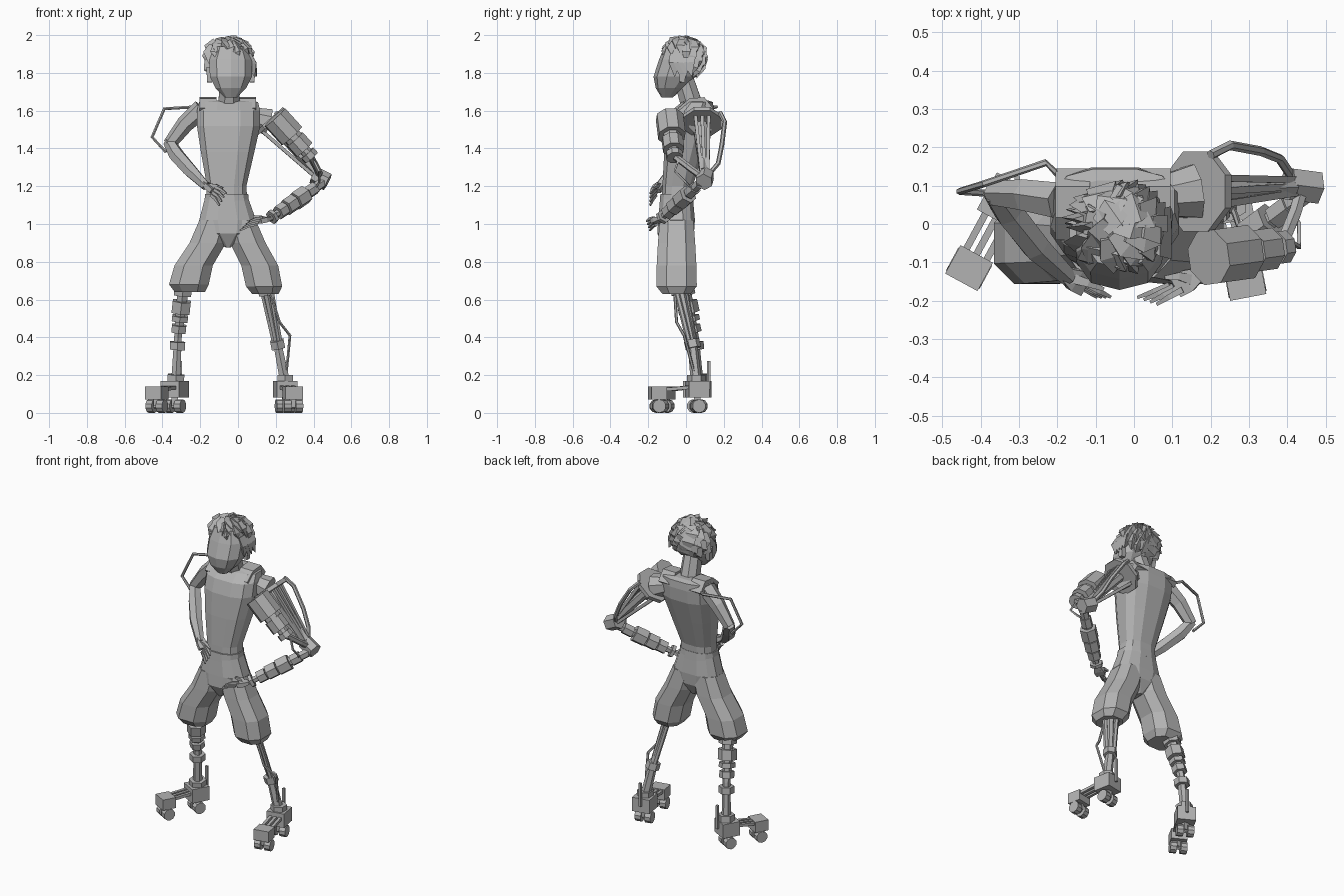
import bpy, bmesh, math, random
from mathutils import Vector as V

if "Cube" in bpy.data.objects:
    bpy.data.objects.remove(bpy.data.objects["Cube"], do_unlink=True)
random.seed(4)
grey = bpy.data.materials.new("plain_grey")
grey.use_nodes = True
tone = (0.45, 0.45, 0.45, 1)
grey.diffuse_color = tone
grey.node_tree.nodes["Principled BSDF"].inputs["Base Color"].default_value = tone


def skin(name, loops):
    """Bridge equal-sized vertex loops into one capped solid."""
    bm = bmesh.new()
    rows = [[bm.verts.new(p) for p in loop] for loop in loops]
    n = len(rows[0])
    for low, high in zip(rows, rows[1:]):
        for i in range(n):
            j = (i + 1) % n
            bm.faces.new((low[i], low[j], high[j], high[i]))
    bm.faces.new(rows[0][::-1])
    bm.faces.new(rows[-1])
    bmesh.ops.recalc_face_normals(bm, faces=bm.faces)
    mesh = bpy.data.meshes.new(name)
    bm.to_mesh(mesh)
    bm.free()
    mesh.materials.append(grey)
    obj = bpy.data.objects.new(name, mesh)
    bpy.context.collection.objects.link(obj)
    return obj


def loft(name, rings, sides=10, square=0.8):
    """Level rounded rings given as x, y, z, half width, half depth."""
    loops = []
    for x, y, z, rx, ry in rings:
        loop = []
        for i in range(sides):
            a = math.tau * (i + 0.5) / sides
            c, s = math.cos(a), math.sin(a)
            loop.append((x + rx * math.copysign(abs(c) ** square, c),
                         y + ry * math.copysign(abs(s) ** square, s), z))
        loops.append(loop)
    return skin(name, loops)


def tube(name, path, radii, sides=6, flat=1.0):
    """Sided bar along a path; one radius or one per point."""
    path = [V(p) for p in path]
    if not isinstance(radii, (list, tuple)):
        radii = [radii] * len(path)
    whole = (path[-1] - path[0]).normalized()
    ref = V((0, 0, 1)) if abs(whole.z) < 0.75 else V((0, 1, 0))
    loops = []
    for k, p in enumerate(path):
        t = path[min(k + 1, len(path) - 1)] - path[max(k - 1, 0)]
        across = t.cross(ref).normalized()
        up = across.cross(t).normalized()
        r = radii[k] / math.cos(math.pi / sides)
        angles = [math.tau * (i + 0.5) / sides for i in range(sides)]
        loops.append([p + across * r * math.cos(a) + up * r * flat * math.sin(a) for a in angles])
    return skin(name, loops)


def sleeves(name, a, b, pieces, sides=6):
    """Separate collars along a line: start, end, radius."""
    a, b = V(a), V(b)
    for i, (s, e, r) in enumerate(pieces):
        tube(f"{name}_{i + 1}", [a.lerp(b, s), a.lerp(b, e)], r, sides)


def hand(side, wrist, knuckle, tip, spread, thumb):
    wrist, knuckle, tip, spread = V(wrist), V(knuckle), V(tip), V(spread)
    tube(side + "_palm", [wrist, wrist.lerp(knuckle, 0.5), knuckle], [0.018, 0.03, 0.028], 4, 0.45)
    for i in range(4):
        off = spread * (i - 1.5)
        mid = knuckle.lerp(tip, 0.5) + off * 1.2 + V((0, 0, 0.006))
        tube(f"{side}_finger_{i + 1}", [knuckle + off, mid, tip + off * 1.5], [0.008, 0.007, 0.004], 4)
    tube(side + "_thumb", [wrist.lerp(knuckle, 0.4), wrist.lerp(V(thumb), 0.6), thumb], [0.013, 0.01, 0.005], 4)


# Head, neck and ears
HX = -0.038
loft("head", [(HX, -0.1, 1.67, 0.035, 0.03), (HX, -0.085, 1.72, 0.085, 0.075),
              (HX, -0.06, 1.78, 0.116, 0.112), (HX, -0.033, 1.87, 0.118, 0.11),
              (HX, -0.025, 1.94, 0.09, 0.09)], 10, 0.85)
tube("neck", [(-0.05, 0.04, 1.6), (-0.042, -0.01, 1.76)], [0.058, 0.052], 8)
for side, s in (("left", 1), ("right", -1)):
    tube(side + "_ear", [(HX + s * 0.11, -0.015, 1.83), (HX + s * 0.112, -0.02, 1.75)], [0.02, 0.013], 4)

# Hair: a rounded cap covered by broad overlapping locks
crown = V((HX, -0.01, 1.875))
size = V((0.104, 0.106, 0.107))
loft("hair_cap", [(HX, crown.y + 0.02 * (1 - k / 5), crown.z + size.z * math.sin(a),
                   size.x * math.cos(a), size.y * math.cos(a))
                  for k, a in enumerate(math.radians(d) for d in (-50, -20, 10, 40, 65, 82))], 10, 1)
COUNT = 64
sweep = V((0.3, -0.1, -1))
for i in range(COUNT):
    nz = 1 - 1.6 * (i + 0.5) / COUNT
    a = i * math.pi * (3 - math.sqrt(5))
    n = V((math.cos(a), math.sin(a), 0)) * math.sqrt(1 - nz * nz) + V((0, 0, nz))
    if nz < 0.35 and n.y < 0.05 or nz < -0.3 and n.y < 0.4:
        continue
    base = crown + V([n[k] * size[k] for k in range(3)]) * 0.93
    down = (sweep - n * sweep.dot(n)).normalized()
    swing = n.cross(down) * random.uniform(-0.02, 0.02)
    reach = random.uniform(0.055, 0.08)
    tube(f"hair_lock_{i}", [base - down * 0.03, base + down * reach * 0.3 + n * 0.006,
                            base + down * reach + swing + n * random.uniform(-0.012, 0.012)],
         [0.02, 0.026, 0.001], 3, 0.5)
for i in range(4):
    tube(f"side_lock_{i}", [(0.055, i * 0.025 - 0.06, 1.9), (0.08, i * 0.025 - 0.06, 1.85),
                            (0.088 + i * 0.004, i * 0.03 - 0.06, 1.78)], [0.014, 0.018, 0.001], 3)

# Torso rising into rounded shoulders and a collar
loft("torso", [(-0.06, -0.05, 1.08, 0.115, 0.082), (-0.06, -0.045, 1.2, 0.107, 0.082),
               (-0.055, -0.01, 1.38, 0.145, 0.108), (-0.05, 0.02, 1.52, 0.172, 0.125),
               (-0.05, 0.035, 1.6, 0.172, 0.115), (-0.05, 0.06, 1.645, 0.16, 0.085),
               (-0.05, 0.06, 1.655, 0.12, 0.055)], 12, 0.75)
for side, x in (("left", 0.05), ("right", -0.16)):
    tube(side + "_strap", [(x, -0.03, 1.6), (x, 0.025, 1.648), (x, 0.09, 1.655), (x, 0.13, 1.6)], 0.045, 4, 0.4)

# Shorts: belt, hips and two flared legs
loft("belt", [(-0.06, -0.05, 1.11, 0.122, 0.092), (-0.06, -0.05, 1.16, 0.117, 0.088)], 12)
loft("shorts_hips", [(-0.052, -0.055, 0.875, 0.012, 0.06), (-0.052, -0.055, 0.95, 0.13, 0.1),
                     (-0.055, -0.05, 1.02, 0.155, 0.1), (-0.06, -0.05, 1.13, 0.12, 0.09)], 12)
loft("shorts_right_leg", [(-0.255, -0.05, 0.64, 0.085, 0.08), (-0.26, -0.05, 0.68, 0.112, 0.114),
                          (-0.235, -0.05, 0.78, 0.108, 0.112), (-0.16, -0.05, 0.9, 0.103, 0.105),
                          (-0.12, -0.05, 1.02, 0.09, 0.095)], 8)
loft("shorts_left_leg", [(0.145, -0.05, 0.63, 0.075, 0.08), (0.138, -0.05, 0.67, 0.102, 0.114),
                         (0.115, -0.05, 0.78, 0.104, 0.112), (0.052, -0.05, 0.9, 0.1, 0.105),
                         (0.01, -0.05, 1.02, 0.09, 0.095)], 8)

# Right arm with its loose cable
tube("right_upper_arm", [(-0.19, 0.06, 1.61), (-0.28, 0.075, 1.53), (-0.365, 0.08, 1.42)], [0.046, 0.04, 0.03])
tube("right_forearm", [(-0.365, 0.085, 1.435), (-0.325, 0.03, 1.365), (-0.255, -0.06, 1.285),
                       (-0.17, -0.14, 1.2)], [0.028, 0.036, 0.034, 0.022])
hand("right", (-0.18, -0.13, 1.22), (-0.13, -0.16, 1.175), (-0.08, -0.19, 1.13),
     (0.008, 0, 0.014), (-0.08, -0.17, 1.19))
tube("right_arm_cable", [(-0.19, 0.12, 1.61), (-0.23, 0.16, 1.62), (-0.39, 0.105, 1.61),
                         (-0.455, 0.085, 1.46), (-0.38, 0.08, 1.38)], 0.008)

# Left shoulder plate, rods and elbow
tube("left_shoulder", [(0.06, 0.07, 1.57), (0.16, 0.085, 1.54)], [0.05, 0.07], 8)
tube("left_shoulder_plate", [(0.16, 0.085, 1.55), (0.176, 0.085, 1.532)], 0.104, 8)
elbow = V((0.44, 0.1, 1.24))
for i, y in enumerate((0.05, 0.085, 0.12)):
    for j, (x, z) in enumerate(((0.13, 1.49), (0.22, 1.57))):
        tube(f"left_arm_rod_{i}{j}", [(x, y, z), elbow + V((x * 0.3 - 0.06, y * 0.4 - 0.034, 0))], 0.009, 4)
tube("left_arm_piston", [(0.18, 0.085, 1.53), (0.41, 0.095, 1.28)], 0.024)
tube("left_elbow", [(0.4, 0.105, 1.26), (0.475, 0.095, 1.222)], 0.041)

# Left armoured blocks in front of the rods
sleeves("left_arm_block", (0.195, -0.087, 1.565), (0.39, -0.06, 1.35),
        [(0, 0.46, 0.07), (0.46, 0.54, 0.046), (0.54, 0.8, 0.054), (0.8, 0.88, 0.028), (0.88, 1, 0.042)], 8)
tube("left_arm_link", [(0.385, -0.055, 1.355), (0.42, 0.03, 1.29), elbow], 0.016)
tube("left_arm_hose", [(0.2, 0.18, 1.59), (0.25, 0.205, 1.54), (0.33, 0.19, 1.42),
                       (0.38, 0.17, 1.32), (0.42, 0.11, 1.25)], 0.011)
tube("left_elbow_wire", [(0.4, -0.04, 1.34), (0.43, -0.06, 1.28), (0.43, 0, 1.22), (0.4, 0.04, 1.18)], 0.005, 4)

# Left forearm and hand
near, wrist = V((0.45, 0.08, 1.22)), V((0.17, -0.13, 1.03))
tube("left_forearm_core", [near, wrist], [0.024, 0.016])
sleeves("left_forearm_collar", near, wrist,
        [(0.15, 0.3, 0.03), (0.33, 0.52, 0.044), (0.54, 0.7, 0.04), (0.72, 0.85, 0.034), (0.93, 0.98, 0.034)])
hand("left", wrist, (0.11, -0.165, 1.015), (0.035, -0.2, 0.99), (0.011, -0.004, 0.011), (0.08, -0.14, 1.04))

# Lower legs
knee, middle, ankle = V((-0.29, -0.01, 0.66)), V((-0.318, 0.045, 0.4)), V((-0.33, 0.065, 0.16))
tube("right_shin", [knee, middle, ankle], [0.03, 0.02, 0.024])
sleeves("right_knee_collar", knee, middle, [(0, 0.14, 0.046), (0.26, 0.5, 0.048), (0.56, 0.67, 0.042),
                                            (0.75, 0.9, 0.038)])
sleeves("right_shin_collar", middle, ankle, [(0.1, 0.27, 0.04), (0.82, 0.98, 0.044)])
knee, joint, ankle = V((0.15, -0.03, 0.66)), V((0.21, 0.035, 0.36)), V((0.25, 0.055, 0.16))
for i, off in enumerate((-0.024, 0.024)):
    shift = V((off, -off, 0))
    tube(f"left_shin_rod_{i + 1}", [knee + shift, joint + shift * 0.6], 0.013)
tube("left_shin_core", [knee, joint], [0.02, 0.016])
tube("left_ankle_bar", [joint, ankle], [0.022, 0.026])
sleeves("left_shin_collar", knee, joint, [(0, 0.1, 0.046), (0.92, 1.06, 0.036)])
tube("left_ankle_collar", [ankle, ankle + V((0, 0, 0.04))], 0.042)
tube("left_leg_cable", [(0.17, -0.06, 0.64), (0.22, -0.05, 0.48), (0.275, -0.01, 0.41), (0.265, 0.02, 0.3), ankle], 0.007)


# Wheeled feet: heel and toe boxes joined by bars
def foot(side, heel, toe):
    heel, toe = V(heel), V(toe)
    run = (toe - heel).normalized()
    flat = V((run.x, run.y, 0)).normalized()
    across = V((-flat.y, flat.x, 0))
    for part, c, half, r, flatness in (("heel", heel, 0.055, 0.055, 0.8), ("toe", toe, 0.042, 0.048, 0.7)):
        tube(f"{side}_{part}_box", [c - flat * half, c + flat * half], r, 4, flatness)
        hub = V((c.x, c.y, 0.036))
        tube(f"{side}_{part}_axle", [hub - across * 0.05, hub + across * 0.05], 0.012)
        tube(f"{side}_{part}_fork", [hub, c], 0.018, 4)
        for s in (-1, 1):
            tube(f"{side}_{part}_wheel_{s}", [hub + across * s * 0.012, hub + across * s * 0.05], 0.034, 10)
    for k in (-1, 0, 1):
        lift = across * k * 0.03 + V((0, 0, 0.015))
        tube(f"{side}_foot_bar_{k}", [heel + lift, toe + lift], 0.009, 4)
    back = heel - flat * 0.065
    tube(side + "_heel_spike", [back, back + V((0, 0, 0.15))], 0.007, 4)


foot("right", (-0.335, 0.06, 0.125), (-0.43, -0.115, 0.105))
foot("left", (0.25, 0.06, 0.125), (0.29, -0.15, 0.105))
